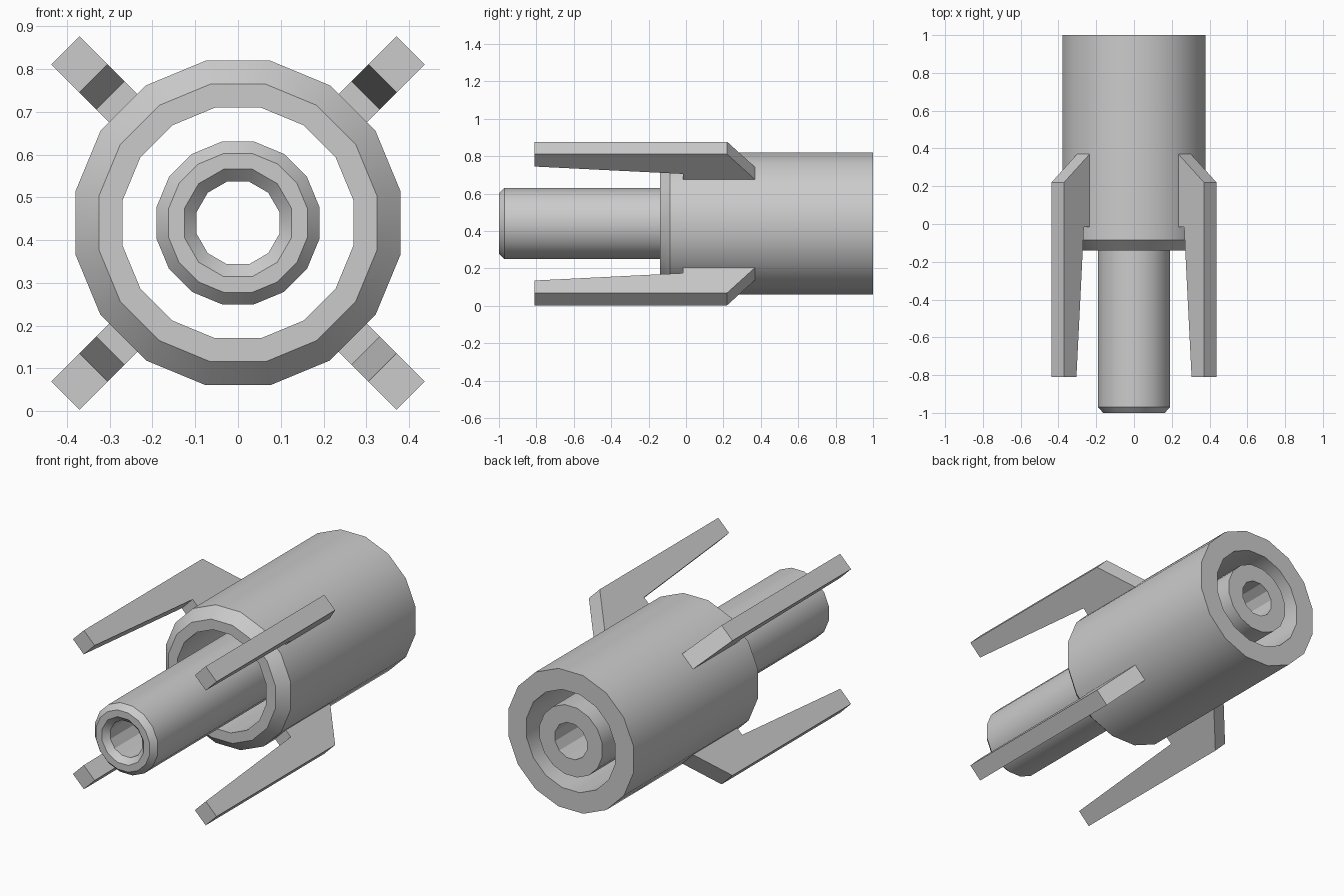
import bpy, bmesh
from math import sin, cos, pi, radians
from mathutils import Matrix, Vector

if "Cube" in bpy.data.objects:
    bpy.data.objects.remove(bpy.data.objects["Cube"], do_unlink=True)

AXIS_Z = 0.44
grey = bpy.data.materials.new("plain grey")
grey.use_nodes = True
grey.diffuse_color = (0.6, 0.6, 0.6, 1)
grey.node_tree.nodes["Principled BSDF"].inputs["Base Color"].default_value = (0.6, 0.6, 0.6, 1)


def finish(name, bm, smooth_angle=None):
    bmesh.ops.recalc_face_normals(bm, faces=bm.faces)
    mesh = bpy.data.meshes.new(name)
    bm.to_mesh(mesh)
    bm.free()
    mesh.materials.append(grey)
    obj = bpy.data.objects.new(name, mesh)
    bpy.context.collection.objects.link(obj)
    if smooth_angle:
        bpy.ops.object.select_all(action='DESELECT')
        obj.select_set(True)
        bpy.context.view_layer.objects.active = obj
        bpy.ops.object.shade_smooth_by_angle(angle=radians(smooth_angle))
    return obj


def ring(bm, radius, y, sides):
    """Closed loop of edges around the barrel axis, flat side up."""
    angles = [2 * pi * (i + 0.5) / sides for i in range(sides)]
    verts = [bm.verts.new((radius * cos(a), y, AXIS_Z + radius * sin(a))) for a in angles]
    return [bm.edges.new((verts[i - 1], verts[i])) for i in range(sides)]


def tube(name, skin, bore, bore_sides):
    """Revolve the outer and inner profiles (radius, y), then close both ends."""
    bm = bmesh.new()
    loops = [ring(bm, r, y, 16) for r, y in skin]
    loops += [ring(bm, r, y, bore_sides) for r, y in bore]
    for i, loop in enumerate(loops):
        bmesh.ops.bridge_loops(bm, edges=loops[i - 1] + loop)
    return finish(name, bm, 25)


# Outer sleeve with a chamfered front rim
tube("outer_sleeve",
     [(0.331, -0.14), (0.387, -0.085), (0.387, 1)],
     [(0.275, 1), (0.275, -0.14)], 16)

# Long inner tube, chamfered outside and inside at the front
tube("inner_tube",
     [(0.166, -1), (0.194, -0.97), (0.194, 1)],
     [(0.1, 1), (0.1, -0.97), (0.13, -1)], 12)

# Four diagonal fins: side profile as (y, radius), extruded across its width
FIN = [(-0.81, 0.571), (0.22, 0.571), (0.37, 0.379), (-0.015, 0.379),
       (-0.015, 0.422), (-0.81, 0.478)]
HALF_WIDTH = 0.047
for side, x_dir in (("left", 1), ("right", -1)):
    for level, z_dir in (("upper", 1), ("lower", -1)):
        bm = bmesh.new()
        face = bm.faces.new([bm.verts.new((r, y, -HALF_WIDTH)) for y, r in FIN])
        grown = bmesh.ops.extrude_face_region(bm, geom=[face])
        top = [g for g in grown["geom"] if isinstance(g, bmesh.types.BMVert)]
        bmesh.ops.translate(bm, verts=top, vec=(0, 0, 2 * HALF_WIDTH))
        outward = Vector((x_dir, 0, z_dir)).normalized()
        turn = Vector((1, 0, 0)).rotation_difference(outward).to_matrix().to_4x4()
        place = Matrix.Translation((0, 0, AXIS_Z)) @ turn
        bmesh.ops.transform(bm, matrix=place, verts=bm.verts)
        finish(f"{level}_{side}_fin", bm)
